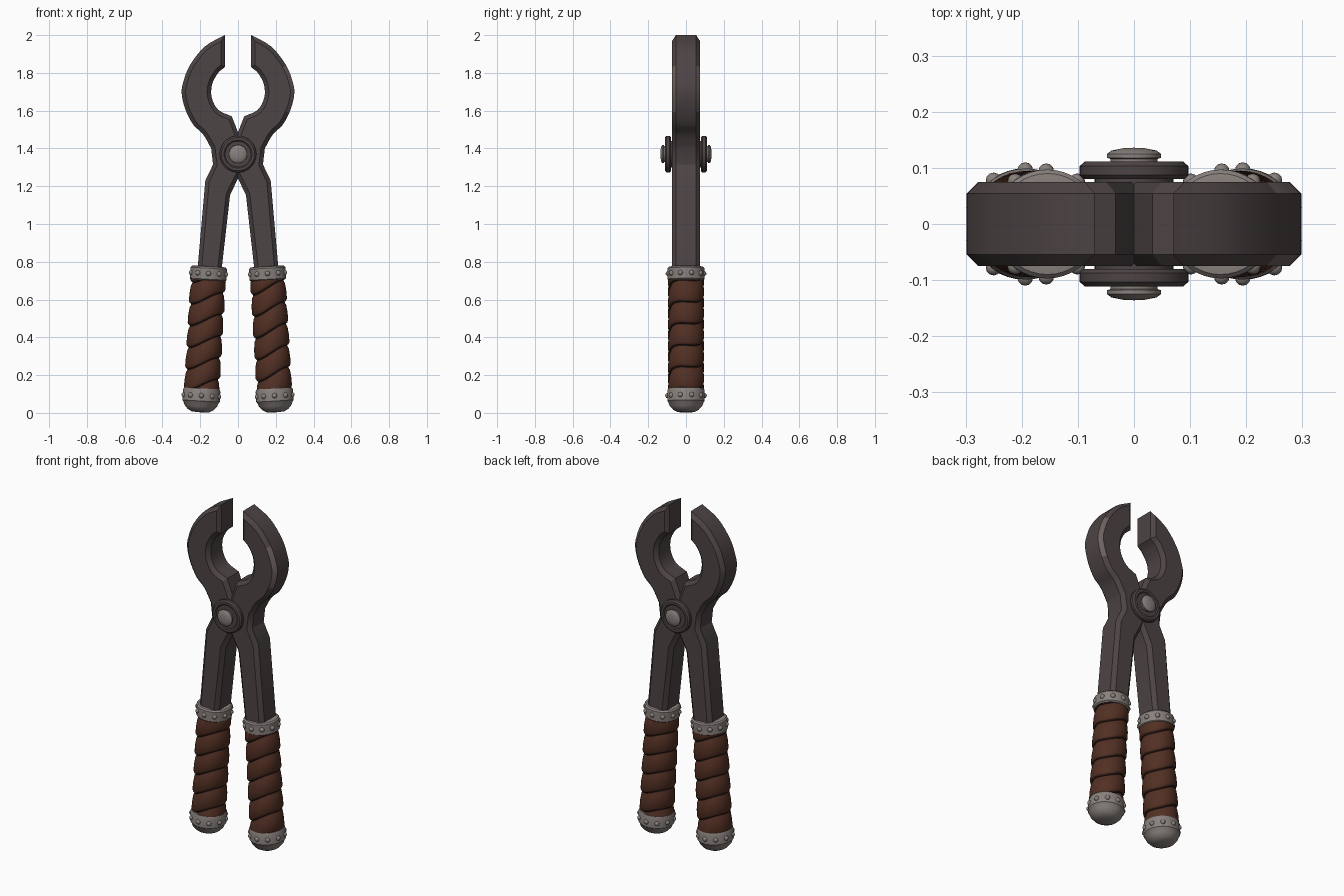
import bpy, bmesh, math
from math import sin, cos, pi
from mathutils import Matrix, Vector

cube = bpy.data.objects.get("Cube")
if cube:
    bpy.data.objects.remove(cube, do_unlink=True)


def material(name, r, g, b):
    m = bpy.data.materials.new(name)
    m.diffuse_color = (r, g, b, 1)
    m.use_nodes = True
    bsdf = m.node_tree.nodes["Principled BSDF"]
    bsdf.inputs["Base Color"].default_value = (r, g, b, 1)
    bsdf.inputs["Roughness"].default_value = 0.7
    return m


DARK = material("dark_iron", 0.075, 0.058, 0.058)
WORN = material("worn_iron", 0.15, 0.12, 0.115)
PALE = material("pale_steel", 0.25, 0.22, 0.205)
LEATHER = material("brown_leather", 0.085, 0.029, 0.017)
SEAM = material("leather_seam", 0.025, 0.010, 0.007)


def finish(name, bm, mats, matrix=None, angle=35):
    bmesh.ops.recalc_face_normals(bm, faces=bm.faces)
    mesh = bpy.data.meshes.new(name)
    bm.to_mesh(mesh)
    bm.free()
    for m in mats:
        mesh.materials.append(m)
    ob = bpy.data.objects.new(name, mesh)
    bpy.context.collection.objects.link(ob)
    if matrix:
        ob.matrix_world = matrix
    bpy.ops.object.select_all(action='DESELECT')
    ob.select_set(True)
    bpy.context.view_layer.objects.active = ob
    bpy.ops.object.shade_smooth_by_angle(angle=math.radians(angle))
    return ob


def lathe(name, profile, mats, matrix, steps=40):
    """Spin (radius, height) points about the local z axis."""
    bm = bmesh.new()
    vs = [bm.verts.new((r, 0, z)) for r, z in profile]
    es = [bm.edges.new(p) for p in zip(vs, vs[1:])]
    bmesh.ops.spin(bm, geom=vs + es, cent=(0, 0, 0), axis=(0, 0, 1),
                   angle=2 * pi, steps=steps, use_duplicate=False)
    bmesh.ops.remove_doubles(bm, verts=bm.verts, dist=0.0004)
    return finish(name, bm, mats, matrix)


def rivet_ring(name, radius, z, count, matrix):
    bm = bmesh.new()
    for i in range(count):
        a = 2 * pi * (i + 0.5) / count
        place = Matrix.Translation((radius * cos(a), radius * sin(a), z))
        bmesh.ops.create_uvsphere(bm, u_segments=12, v_segments=8,
                                  radius=0.014, matrix=place)
    return finish(name, bm, [PALE], matrix, 60)


def smooth_path(pts, n=4):
    """Catmull-Rom refinement of an open path."""
    p = [Vector(q) for q in pts]
    p = [2 * p[0] - p[1]] + p + [2 * p[-1] - p[-2]]
    out = []
    for a, b, c, d in zip(p, p[1:], p[2:], p[3:]):
        for i in range(n):
            t = i / n
            out.append(0.5 * (2 * b + (c - a) * t + (2 * a - 5 * b + 4 * c - d) * t * t
                              + (3 * b - a - 3 * c + d) * t ** 3))
    return out + [p[-2]]


# Jaws and shanks: one symmetric outline, extruded and chamfered
inner_jaw = smooth_path([(0.07, 1.83), (0.105, 1.80), (0.137, 1.74), (0.139, 1.67),
                         (0.105, 1.605), (0.033, 1.57)])
outer_jaw = smooth_path([(0.07, 2.0), (0.175, 1.94), (0.255, 1.84), (0.29, 1.75),
                         (0.298, 1.69), (0.28, 1.61), (0.238, 1.527), (0.185, 1.475),
                         (0.142, 1.40)])
half = [Vector((0, 1.485)), Vector((0.017, 1.53))] + inner_jaw[::-1] + outer_jaw
half += [Vector(q) for q in [(0.132, 1.315), (0.173, 1.23), (0.217, 0.73),
                             (0.09, 0.73), (0.042, 1.155), (0, 1.24)]]
outline = half + [Vector((-q.x, q.y)) for q in half[-2:0:-1]]
bm = bmesh.new()
face = bm.faces.new([bm.verts.new((q.x, -0.075, q.y)) for q in outline])
ext = bmesh.ops.extrude_face_region(bm, geom=[face], use_keep_orig=True)
bmesh.ops.translate(bm, vec=(0, 0.15, 0),
                    verts=[g for g in ext["geom"] if isinstance(g, bmesh.types.BMVert)])
bmesh.ops.recalc_face_normals(bm, faces=bm.faces)
rim = [e for e in bm.edges if abs(e.verts[0].co.y - e.verts[1].co.y) < 0.01]
bmesh.ops.bevel(bm, geom=rim, offset=0.021, segments=1, affect='EDGES', clamp_overlap=False)
bmesh.ops.triangulate(bm, faces=[f for f in bm.faces if len(f.verts) > 4])
bm.normal_update()
for f in bm.faces:
    c = f.calc_center_median()
    if 0.3 < abs(f.normal.y) < 0.9 and c.x > 0.2 and 1.6 < c.z < 1.84:
        f.material_index = 1
finish("jaws_and_shanks", bm, [DARK, WORN], angle=28)

# Pivot: washer and domed bolt head on both faces
for side, label in ((-1, "front"), (1, "back")):
    place = Matrix.Translation((0, 0, 1.37)) @ Matrix.Rotation(-side * pi / 2, 4, 'X')
    lathe(label + "_washer", [(0, 0.06), (0.07, 0.06), (0.07, 0.08), (0.09, 0.08),
                              (0.097, 0.087), (0.097, 0.103), (0.088, 0.111),
                              (0.074, 0.111), (0.068, 0.106), (0, 0.106)], [DARK], place)
    lathe(label + "_bolt", [(0.042, 0.1), (0.042, 0.116), (0.048, 0.118), (0.048, 0.125),
                            (0.04, 0.131), (0.02, 0.135), (0, 0.136)], [PALE], place)


def wrapped_grip(name, phase, matrix, z0=0.11, z1=0.71, pitch=0.115, n=40):
    """Helical leather strip with a dark seam between the turns."""
    section = [(0, 0.083), (0.05, 0.082), (0.1, 0.09), (0.2, 0.095),
               (0.55, 0.094), (0.9, 0.089), (1, 0.083)]
    bm = bmesh.new()
    rows = []
    for i in range(n * (int((z1 - z0) / pitch) + 4)):
        a = 2 * pi * i / n
        lift = z0 + pitch * (i / n - 2) - 0.012 * sin(2 * a) + 0.006 * cos(a + phase)
        rows.append([bm.verts.new((r * cos(a + phase), r * sin(a + phase),
                                   min(z1, max(z0, lift + t * pitch)))) for t, r in section])
    for p, q in zip(rows, rows[1:]):
        for j in range(len(section) - 1):
            quad = (p[j], q[j], q[j + 1], p[j + 1])
            if max(v.co.z for v in quad) - min(v.co.z for v in quad) > 1e-5:
                bm.faces.new(quad).material_index = 1 if j < 2 else 0
    bmesh.ops.remove_doubles(bm, verts=bm.verts, dist=1e-5)
    bmesh.ops.dissolve_degenerate(bm, edges=bm.edges, dist=1e-5)
    bmesh.ops.delete(bm, geom=[v for v in bm.verts if not v.link_faces], context='VERTS')
    return finish(name, bm, [LEATHER, SEAM], matrix, 40)


# Handles: pommel, wrapped grip, collar and rivets along a leaning axis
for side, label in ((1, "left"), (-1, "right")):
    axis = Matrix.Translation((0.199 * side, 0, 0.003)) @ Matrix.Rotation(-0.058 * side, 4, 'Y')
    lathe(label + "_pommel", [(0, 0), (0.045, 0.002), (0.068, 0.014), (0.086, 0.034),
                              (0.094, 0.055), (0.099, 0.06), (0.099, 0.115),
                              (0.094, 0.127), (0.08, 0.127), (0, 0.122)], [PALE], axis)
    rivet_ring(label + "_pommel_rivets", 0.096, 0.088, 10, axis)
    wrapped_grip(label + "_grip", -pi / 2 * side + pi / 2, axis)
    lathe(label + "_collar", [(0, 0.70), (0.09, 0.70), (0.097, 0.706), (0.097, 0.764),
                              (0.09, 0.772), (0.076, 0.774), (0, 0.766)], [PALE], axis)
    rivet_ring(label + "_collar_rivets", 0.094, 0.736, 10, axis)
